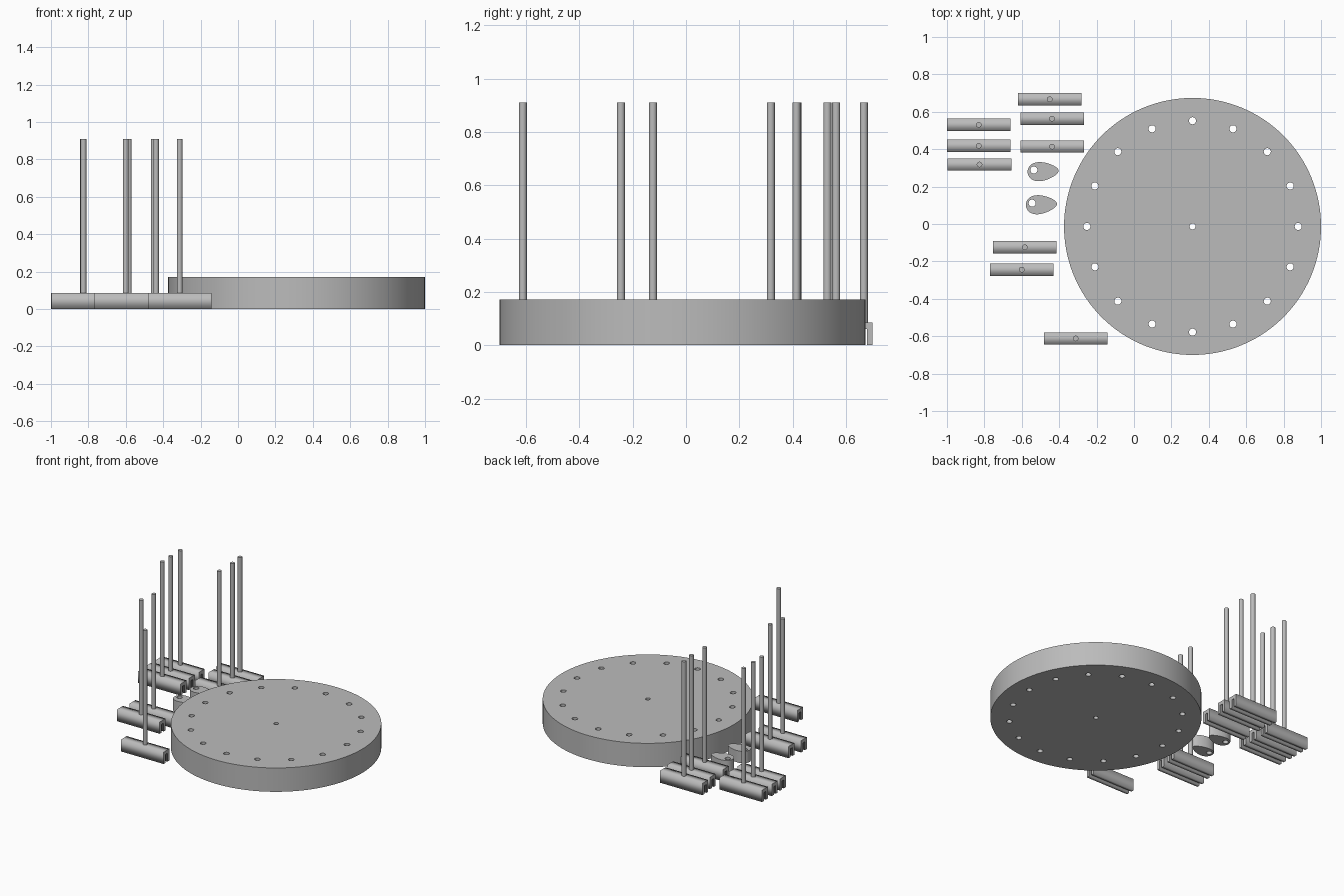
import bpy, bmesh
from math import sin, cos, pi, radians

cube = bpy.data.objects.get("Cube")
if cube:
    bpy.data.objects.remove(cube, do_unlink=True)

grey = bpy.data.materials.new("plain grey")
grey.use_nodes = True
grey.diffuse_color = (0.5, 0.5, 0.5, 1)
grey.node_tree.nodes["Principled BSDF"].inputs["Base Color"].default_value = (0.5, 0.5, 0.5, 1)


def circle(x, y, r, n=32):
    return [(x + r * cos(2 * pi * i / n), y + r * sin(2 * pi * i / n)) for i in range(n)]


def plate(name, outlines, height, location, rotation=(0, 0, 0), smooth=True):
    """Extrude a filled outline; further outlines inside it become through holes."""
    curve = bpy.data.curves.new(name, 'CURVE')
    curve.dimensions = '2D'
    curve.fill_mode = 'BOTH'
    curve.extrude = height / 2
    for outline in outlines:
        spline = curve.splines.new('POLY')
        spline.points.add(len(outline) - 1)
        for point, (x, y) in zip(spline.points, outline):
            point.co = (x, y, 0, 1)
        spline.use_cyclic_u = True
    source = bpy.data.objects.new(name, curve)
    bpy.context.collection.objects.link(source)
    bpy.context.view_layer.update()
    depsgraph = bpy.context.evaluated_depsgraph_get()
    mesh = bpy.data.meshes.new_from_object(source.evaluated_get(depsgraph))
    bpy.data.objects.remove(source, do_unlink=True)

    bm = bmesh.new()
    bm.from_mesh(mesh)
    bmesh.ops.remove_doubles(bm, verts=bm.verts, dist=0.0001)
    bmesh.ops.recalc_face_normals(bm, faces=bm.faces)
    bm.to_mesh(mesh)
    bm.free()
    mesh.materials.clear()
    mesh.materials.append(grey)

    obj = bpy.data.objects.new(name, mesh)
    obj.location = location
    obj.rotation_euler = rotation
    bpy.context.collection.objects.link(obj)
    if smooth:
        bpy.ops.object.select_all(action='DESELECT')
        obj.select_set(True)
        bpy.context.view_layer.objects.active = obj
        bpy.ops.object.shade_smooth_by_angle(angle=radians(30))
    return obj


# Round base with a ring of holes and a centre hole
DISC_R, DISC_H, RING_R, HOLE_R = 0.687, 0.172, 0.565, 0.019
holes = [circle(RING_R * cos(a), RING_R * sin(a), HOLE_R, 24)
         for a in (2 * pi * i / 16 for i in range(16))]
plate("base_disc", [circle(0, 0, DISC_R, 128), circle(0, 0, 0.016, 24)] + holes,
      DISC_H, (0.313, -0.013, DISC_H / 2))

# Followers: a bar with a groove along its underside and an upright rod
BAR_L, BAR_W, BAR_H = 0.34, 0.066, 0.085
SLOT_W, SLOT_D, ROD_R, ROD_TOP = 0.022, 0.06, 0.015, 0.91
w, s, h = BAR_W / 2, SLOT_W / 2, BAR_H / 2
channel = [(-w, -h), (-s, -h), (-s, SLOT_D - h), (s, SLOT_D - h),
           (s, -h), (w, -h), (w, h), (-w, h)]
followers = [(-0.451, 0.667), (-0.438, 0.563), (-0.438, 0.414),
             (-0.83, 0.53), (-0.83, 0.418), (-0.826, 0.318),
             (-0.584, -0.124), (-0.6, -0.244), (-0.312, -0.612)]
for i, (x, y) in enumerate(followers, 1):
    plate(f"follower_bar_{i}", [channel], BAR_L, (x, y, h), (pi / 2, 0, pi / 2), False)
    rod_h = ROD_TOP - BAR_H
    plate(f"follower_rod_{i}", [circle(0, 0, ROD_R)], rod_h, (x, y, BAR_H + rod_h / 2))

# Egg-shaped cams, each with an off-centre hole
egg = [(0.083 * cos(t), 0.049 * sin(t) * (1 - 0.3 * cos(t)))
       for t in (2 * pi * i / 64 for i in range(64))]
for i, (x, y) in enumerate([(-0.486, 0.281), (-0.495, 0.104)], 1):
    plate(f"cam_{i}", [egg, circle(-0.049, 0.01, HOLE_R, 24)], BAR_H,
          (x, y, BAR_H / 2), (0, 0, radians(3)))
